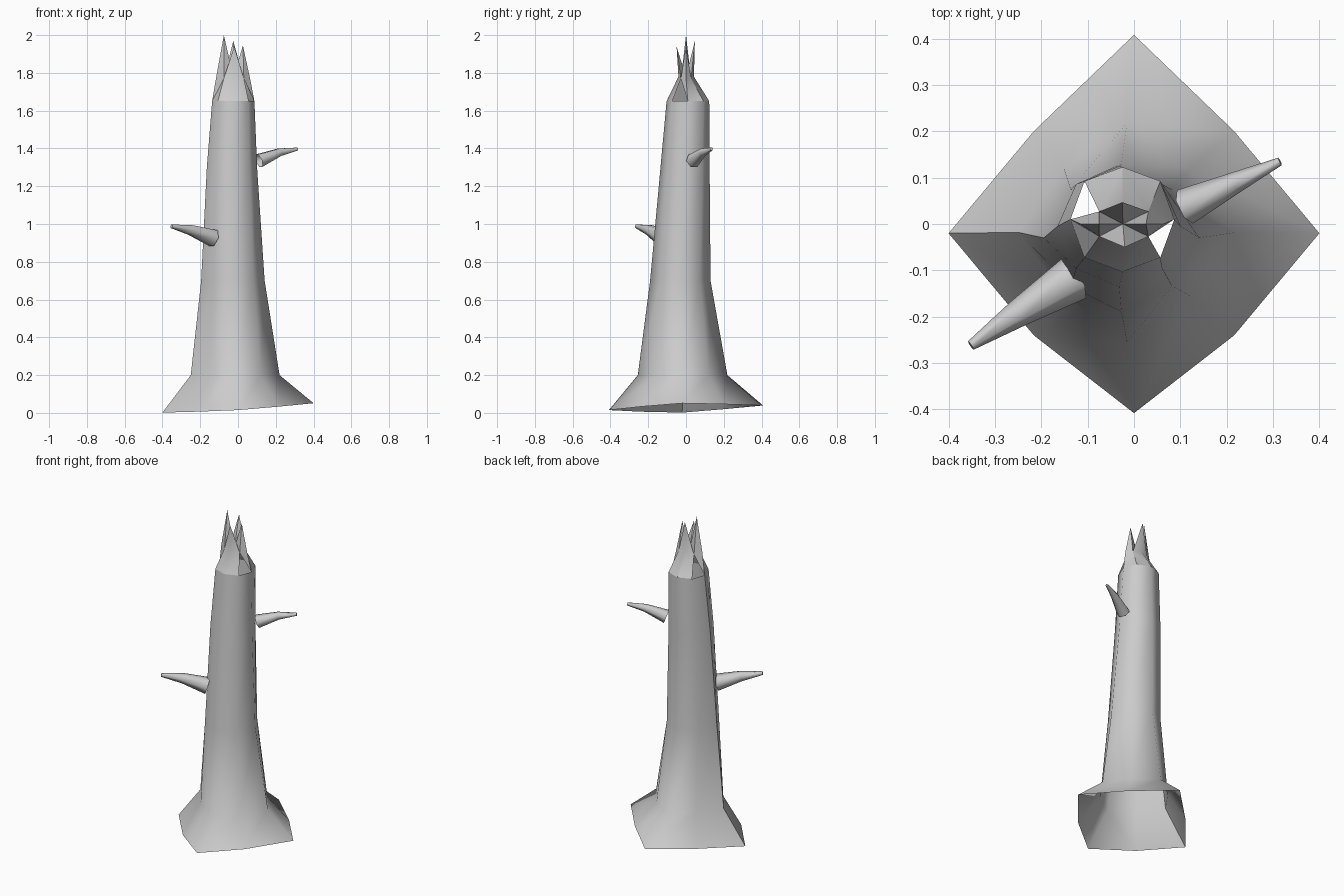
import bpy, bmesh, math
from mathutils import Vector

if "Cube" in bpy.data.objects:
    bpy.data.objects.remove(bpy.data.objects["Cube"], do_unlink=True)

grey = bpy.data.materials.new("weathered_grey")
grey.use_nodes = True
grey.diffuse_color = (0.6, 0.6, 0.6, 1)
grey.node_tree.nodes["Principled BSDF"].inputs["Base Color"].default_value = (0.6, 0.6, 0.6, 1)


def finish(bm, name, sharp_angle=None):
    """Turn a bmesh into a named, smooth-shaded object."""
    bmesh.ops.recalc_face_normals(bm, faces=bm.faces)
    for f in bm.faces:
        f.smooth = True
    if sharp_angle:
        for e in bm.edges:
            if len(e.link_faces) == 2 and e.calc_face_angle() > math.radians(sharp_angle):
                e.smooth = False
    me = bpy.data.meshes.new(name)
    bm.to_mesh(me)
    bm.free()
    me.materials.append(grey)
    ob = bpy.data.objects.new(name, me)
    bpy.context.collection.objects.link(ob)
    return ob


def bridge(bm, a, b):
    n = len(a)
    for i in range(n):
        j = (i + 1) % n
        bm.faces.new((a[i], a[j], b[j], b[i]))


# Eight directions, starting at +x, alternating axis and diagonal
DIRS = [(1, 0), (1, 1), (0, 1), (-1, 1), (-1, 0), (-1, -1), (0, -1), (1, -1)]


def ring_points(z, cx, cy, rx, ry, diag):
    pts = []
    for i, (dx, dy) in enumerate(DIRS):
        k = diag if i % 2 else 1
        pts.append(Vector((cx + dx * rx * k, cy + dy * ry * k, z)))
    return pts


# Trunk: flared, tilted open foot and tapering rings
foot = ring_points(0, 0, 0, 0.4, 0.408, 0.54)
for p, d in zip(foot, DIRS):
    if d[0]:
        p.y -= 0.02
    p.z = 0.027 + 0.062 * p.x + 0.03 * p.y
rim = ring_points(1.65, -0.025, 0.01, 0.112, 0.113, 0.73)
rings = [
    foot,
    ring_points(0.2, -0.015, -0.018, 0.235, 0.237, 0.58),
    ring_points(0.7, -0.027, -0.03, 0.168, 0.16, 0.65),
    ring_points(1.3, -0.032, -0.005, 0.133, 0.13, 0.7),
    rim,
]
bm = bmesh.new()
loops = [[bm.verts.new(p) for p in r] for r in rings]
for a, b in zip(loops, loops[1:]):
    bridge(bm, a, b)
# Split seam down the right side
for a, b in zip(loops, loops[1:]):
    bm.edges.get((a[4], b[4])).smooth = False
finish(bm, "trunk")

# Splintered crown: four spikes, valleys between them, two gaps
bm = bmesh.new()
base = [bm.verts.new(p) for p in rim]
heart = bm.verts.new((-0.024, 0, 1.78))
valleys = [bm.verts.new((-0.022 + sx * 0.053, sy * 0.027, 1.77))
           for sx, sy in DIRS[1::2]]
tips = [bm.verts.new(p) for p in
        [(0.026, 0, 1.945), (-0.025, 0.047, 1.97), (-0.075, 0, 2.0), (-0.02, -0.05, 1.94)]]
pinches = [bm.verts.new(p) for p in
           [(0.064, 0, 1.77), (-0.024, 0.042, 1.78), (-0.115, 0, 1.78), (-0.022, -0.04, 1.78)]]
for s in range(4):
    axis, tip, pinch = base[2 * s], tips[s], pinches[s]
    for side, v in ((1, valleys[s]), (-1, valleys[s - 1])):
        diag = base[(2 * s + side) % 8]
        bm.faces.new((axis, v, pinch))
        bm.faces.new((pinch, v, tip))
        bm.faces.new((tip, v, heart))
        # Gaps open beside the two side spikes
        if not (s in (0, 2) and side == -1):
            bm.faces.new((axis, diag, v))
finish(bm, "splintered_crown", 35)


# Broken branches: bent tapering tubes, open where they meet the trunk
def branch(name, stations):
    bm = bmesh.new()
    pts = [Vector(s[0]) for s in stations]
    loops = []
    for i, (p, s) in enumerate(zip(pts, stations)):
        t = (pts[min(i + 1, len(pts) - 1)] - pts[max(i - 1, 0)]).normalized()
        side = t.cross(Vector((0, 0, 1))).normalized()
        up = side.cross(t)
        loops.append([bm.verts.new(p + s[1] * (math.cos(a) * side + math.sin(a) * up))
                      for a in (math.tau * k / 6 for k in range(6))])
    for a, b in zip(loops, loops[1:]):
        bridge(bm, a, b)
    bm.faces.new(loops[-1])
    finish(bm, name, 65)


branch("upper_left_branch", [((0.11, 0.037, 1.335), 0.04),
                             ((0.22, 0.09, 1.38), 0.023),
                             ((0.315, 0.135, 1.397), 0.009)])
branch("lower_right_branch", [((-0.13, -0.118, 0.925), 0.05),
                              ((-0.25, -0.193, 0.968), 0.03),
                              ((-0.352, -0.262, 0.988), 0.011)])
